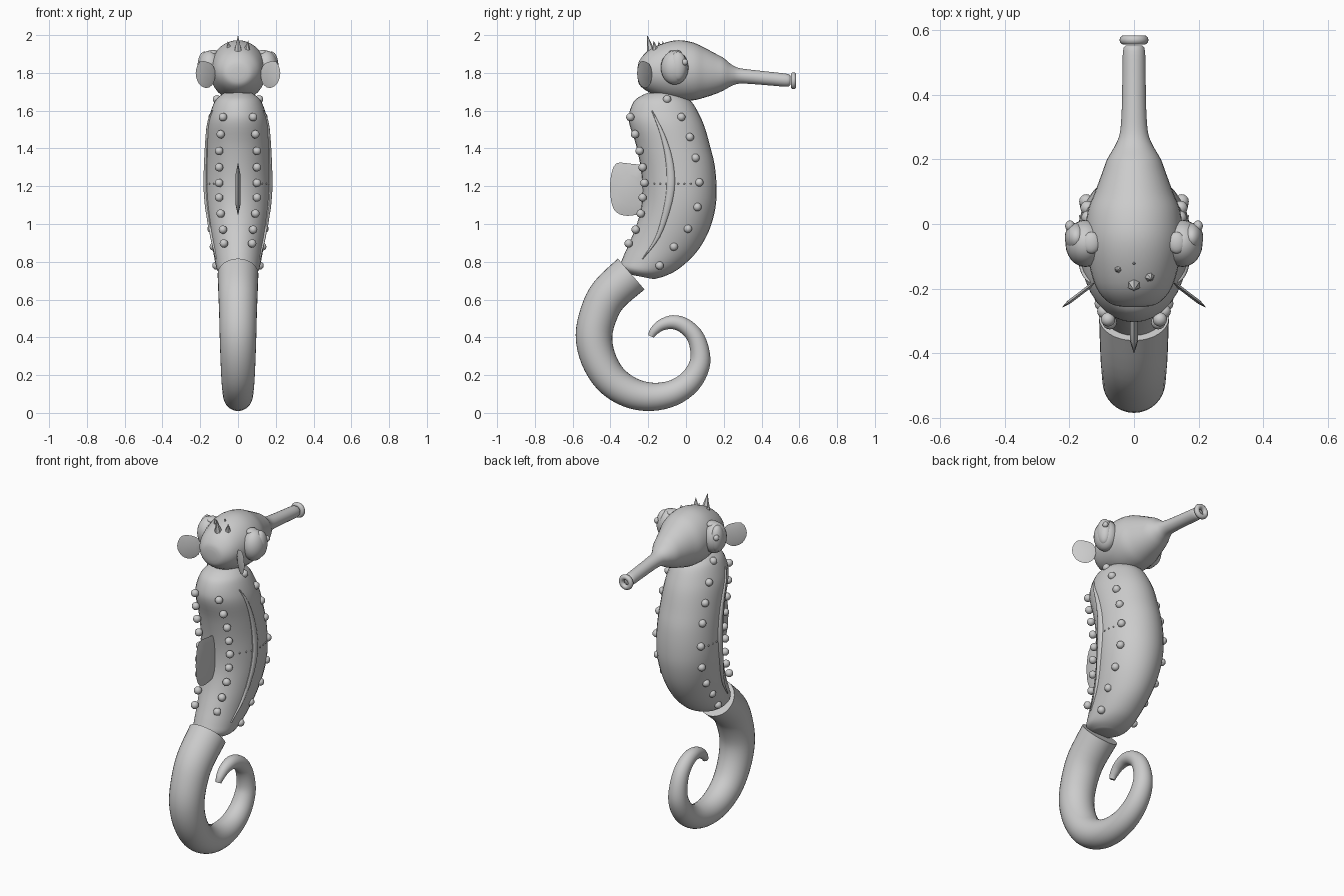
import bpy, bmesh, math
from mathutils import Vector, Matrix

if "Cube" in bpy.data.objects:
    bpy.data.objects.remove(bpy.data.objects["Cube"])

skin = bpy.data.materials.new("grey_skin")
skin.diffuse_color = (0.6, 0.6, 0.6, 1)
skin.use_nodes = True
skin.node_tree.nodes["Principled BSDF"].inputs["Base Color"].default_value = skin.diffuse_color


def finish(name, bm, angle=40):
    bmesh.ops.recalc_face_normals(bm, faces=bm.faces)
    me = bpy.data.meshes.new(name)
    bm.to_mesh(me)
    bm.free()
    me.materials.append(skin)
    ob = bpy.data.objects.new(name, me)
    bpy.context.collection.objects.link(ob)
    bpy.ops.object.select_all(action='DESELECT')
    ob.select_set(True)
    bpy.context.view_layer.objects.active = ob
    bpy.ops.object.shade_smooth_by_angle(angle=math.radians(angle))
    return ob


def dense(rows, n=4):
    """Catmull-Rom interpolation of section rows."""
    out = []
    for i in range(len(rows) - 1):
        p = [rows[max(i - 1, 0)], rows[i], rows[i + 1], rows[min(i + 2, len(rows) - 1)]]
        for k in range(n):
            t = k / n
            out.append([0.5 * (2 * b + (c - a) * t + (2 * a - 5 * b + 4 * c - d) * t * t
                               + (3 * b - a - 3 * c + d) * t ** 3) for a, b, c, d in zip(*p)])
    return out + [list(rows[-1])]


def loft(name, sections, seg=32):
    """Skin elliptical sections (y0, z0, y1, z1, half width, centre x)."""
    bm = bmesh.new()
    rings = []
    for y0, z0, y1, z1, w, cx in sections:
        ring = []
        for k in range(seg):
            a = 2 * math.pi * k / seg
            t = 0.5 + 0.5 * math.cos(a)
            ring.append(bm.verts.new((cx + w * math.sin(a), y0 + (y1 - y0) * t, z0 + (z1 - z0) * t)))
        rings.append(ring)
    for r, s in zip(rings, rings[1:]):
        for k in range(seg):
            bm.faces.new((r[k], r[(k + 1) % seg], s[(k + 1) % seg], s[k]))
    bm.faces.new(rings[0])
    bm.faces.new(rings[-1])
    return finish(name, bm)


def ball(name, loc, scale, seg=16):
    bm = bmesh.new()
    bmesh.ops.create_uvsphere(bm, u_segments=seg, v_segments=seg // 2 + 2, radius=1,
                              matrix=Matrix.Translation(loc) @ Matrix.Diagonal((*scale, 1)))
    return finish(name, bm, 60)


def fin(name, outline, thick):
    """Lens-shaped blade: sharp rim, thicker middle."""
    pts = [Vector(p) for p in dense(outline + outline[:1], 3)[:-1]]
    mid = sum(pts, Vector()) / len(pts)
    nrm = (pts[0] - mid).cross(pts[len(pts) // 4] - mid).normalized()
    bm = bmesh.new()
    rim = [bm.verts.new(p) for p in pts]
    for s in (-1, 1):
        inner = [bm.verts.new(mid + (p - mid) * 0.6 + nrm * thick * s) for p in pts]
        for k in range(len(pts)):
            j = (k + 1) % len(pts)
            bm.faces.new((rim[k], rim[j], inner[j], inner[k]))
        bm.faces.new(inner)
    return finish(name, bm)


# trunk: back edge, front edge, half width
trunk = dense([(-.20, 1.695, -.03, 1.69, .075, 0), (-.235, 1.68, .0, 1.67, .10, 0),
               (-.275, 1.65, .035, 1.64, .125, 0), (-.30, 1.59, .07, 1.58, .148, 0),
               (-.30, 1.53, .10, 1.51, .162, 0), (-.265, 1.42, .128, 1.41, .168, 0),
               (-.24, 1.30, .152, 1.31, .172, 0), (-.23, 1.20, .162, 1.19, .175, 0),
               (-.235, 1.10, .155, 1.08, .17, 0), (-.26, 1.0, .12, .96, .155, 0),
               (-.30, .90, .055, .85, .135, 0), (-.335, .82, -.035, .765, .12, 0),
               (-.35, .77, -.11, .725, .105, 0), (-.31, .735, -.17, .708, .065, 0)])
loft("trunk", trunk)


def flank_x(y, z):
    """Half width of the trunk surface at a side position."""
    best = (9, 0)
    for y0, z0, y1, z1, w, _ in trunk:
        a, d = Vector((y0, z0)), Vector((y1 - y0, z1 - z0))
        v = Vector((y, z)) - a
        t = v.dot(d) / d.length_squared
        s = min(1, abs(2 * t - 1))
        best = min(best, ((v - d * t).length, w * math.sqrt(1 - s * s)))
    return best[1]


# head running into the snout: y, top, bottom, half width
head = [(-.256, 1.83, 1.77, .035), (-.245, 1.868, 1.735, .075), (-.2, 1.918, 1.70, .115),
        (-.12, 1.957, 1.668, .14), (-.04, 1.973, 1.652, .15), (.04, 1.96, 1.655, .143),
        (.10, 1.932, 1.67, .12), (.16, 1.9, 1.69, .098), (.2, 1.878, 1.708, .083),
        (.24, 1.845, 1.73, .06), (.28, 1.826, 1.743, .044), (.35, 1.816, 1.741, .038),
        (.45, 1.805, 1.733, .036), (.535, 1.795, 1.727, .034), (.552, 1.785, 1.737, .025)]
loft("head_and_snout", dense([(y, b, y, t, w, 0) for y, t, b, w in head]))

# mouth ring at the snout tip
bm = bmesh.new()
rows = []
for i in range(24):
    a = math.tau * i / 24
    rows.append([])
    for j in range(10):
        b = math.tau * j / 10
        r = .030 + .015 * math.cos(b)
        rows[i].append(bm.verts.new((r * math.cos(a), .569 + .015 * math.sin(b), 1.758 + r * math.sin(a))))
for i in range(24):
    for j in range(10):
        m, n = (i + 1) % 24, (j + 1) % 10
        bm.faces.new((rows[i][j], rows[m][j], rows[m][n], rows[i][n]))
finish("mouth_ring", bm, 60)

# curled tail: centre y, z, radius
curl = dense([(-.29, .735, .108), (-.405, .63, .104), (-.46, .53, .10), (-.487, .41, .097),
              (-.465, .29, .093), (-.40, .18, .088), (-.30, .11, .082), (-.185, .085, .075),
              (-.07, .105, .068), (.02, .165, .062), (.07, .25, .056), (.073, .33, .05),
              (.045, .41, .045), (-.01, .462, .041), (-.07, .48, .037), (-.13, .465, .03),
              (-.17, .432, .023), (-.185, .405, .016)])
tail = []
for i, (y, z, r) in enumerate(curl):
    a, b = curl[max(i - 1, 0)], curl[min(i + 1, len(curl) - 1)]
    d = Vector((b[0] - a[0], b[1] - a[1])).normalized()
    tail.append((y - d.y * r, z + d.x * r, y + d.y * r, z - d.x * r, r, 0))
loft("tail", tail)

# bony studs, side ridges, eyes and cheek fins on both sides
back_studs = [(.08, -.295, 1.566), (.092, -.27, 1.475), (.10, -.246, 1.387), (.10, -.23, 1.30),
              (.10, -.22, 1.217), (.10, -.23, 1.14), (.092, -.24, 1.055), (.08, -.267, .97),
              (.075, -.304, .897)]
belly_studs = [(-.1, 1.66), (-.025, 1.566), (.02, 1.46), (.05, 1.35), (.07, 1.22),
               (.06, 1.09), (.01, .975), (-.065, .88), (-.14, .78)]
ridge = [(-.18, 1.60, .003), (-.125, 1.475, .012), (-.09, 1.345, .019), (-.08, 1.21, .022),
         (-.10, 1.08, .019), (-.15, .93, .012), (-.23, .815, .003)]
cheek = [(.118, 1.80), (.14, 1.848), (.2, 1.86), (.224, 1.80), (.205, 1.74), (.165, 1.72), (.13, 1.745)]
for s, side in ((-1, "left"), (1, "right")):
    for x, y, z in back_studs:
        ball(side + "_back_stud", (s * x, y, z), (.022,) * 3)
    for y, z in belly_studs:
        ball(side + "_belly_stud", (s * flank_x(y, z), y, z), (.022,) * 3)
    for k in range(8):
        y = -.2 + .032 * k
        ball(side + "_pore", (s * flank_x(y, 1.213), y, 1.213), (.005,) * 3, 6)
    loft(side + "_ridge", [(y - h, z, y + h, z, .004 + h * .4, s * flank_x(y, z))
                           for y, z, h in dense(ridge)], 12)
    ball(side + "_eye_socket", (s * .15, -.06, 1.828), (.062, .073, .09), 24)
    ball(side + "_eye", (s * .178, -.042, 1.835), (.036, .046, .078), 24)
    ball(side + "_pupil", (s * .198, -.006, 1.857), (.015, .017, .017))
    ball(side + "_brow", (s * .132, -.058, 1.906), (.028, .034, .016))
    fin(side + "_cheek_fin", [(s * x, -.18 - .76 * (x - .12), z) for x, z in cheek], .006)

# fin on the back
fin("back_fin", [(0, -.22, 1.31), (0, -.30, 1.32), (0, -.37, 1.32), (0, -.398, 1.25), (0, -.40, 1.15),
                 (0, -.38, 1.075), (0, -.33, 1.045), (0, -.26, 1.05), (0, -.21, 1.08), (0, -.20, 1.2)], .012)

# crown spikes: base, tip, radius
for base, tip, r in (((0, -.183, 1.90), (0, -.205, 2.0), .026),
                     ((.045, -.16, 1.91), (.055, -.172, 1.972), .021),
                     ((-.045, -.137, 1.92), (-.055, -.145, 1.968), .018),
                     ((0, -.118, 1.94), (0, -.125, 1.972), .009)):
    a, b = Vector(base), Vector(tip)
    bm = bmesh.new()
    bmesh.ops.create_cone(bm, cap_ends=True, segments=6, radius1=r, radius2=0, depth=(b - a).length,
                          matrix=Matrix.Translation((a + b) / 2) @ (b - a).to_track_quat('Z', 'Y').to_matrix().to_4x4())
    finish("crown_spike", bm, 30)
